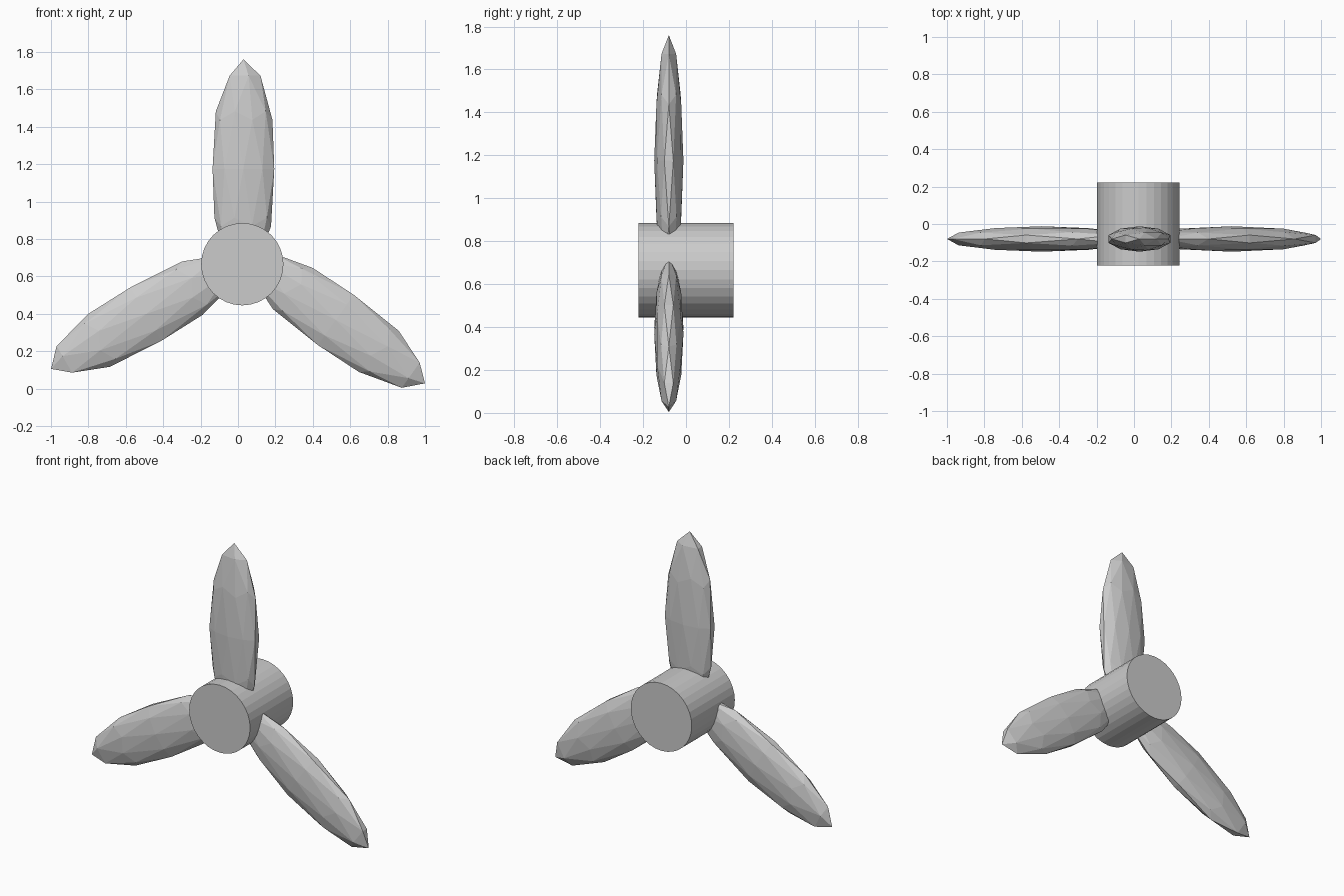
import bpy
from math import radians

if "Cube" in bpy.data.objects:
    bpy.data.objects.remove(bpy.data.objects["Cube"])

# Hub: cylinder lying along y
bpy.ops.mesh.primitive_cylinder_add(
    vertices=32, radius=0.22, depth=0.444,
    location=(0.023, 0, 0.665), rotation=(radians(90), 0, 0))
bpy.context.object.name = "hub"


# Blade: stretched low-poly icosphere, turned clockwise seen from the front
def blade(name, x, z, turn):
    bpy.ops.mesh.primitive_ico_sphere_add(
        subdivisions=2, radius=1, location=(x, -0.08, z),
        rotation=(0, radians(turn), 0))
    ob = bpy.context.object
    ob.name = name
    ob.scale = (0.1735, 0.068, 0.585)


blade("top_blade", 0.029, 1.175, 0)
blade("right_blade", 0.523, 0.367, 125.4)
blade("left_blade", -0.493, 0.398, 240)
